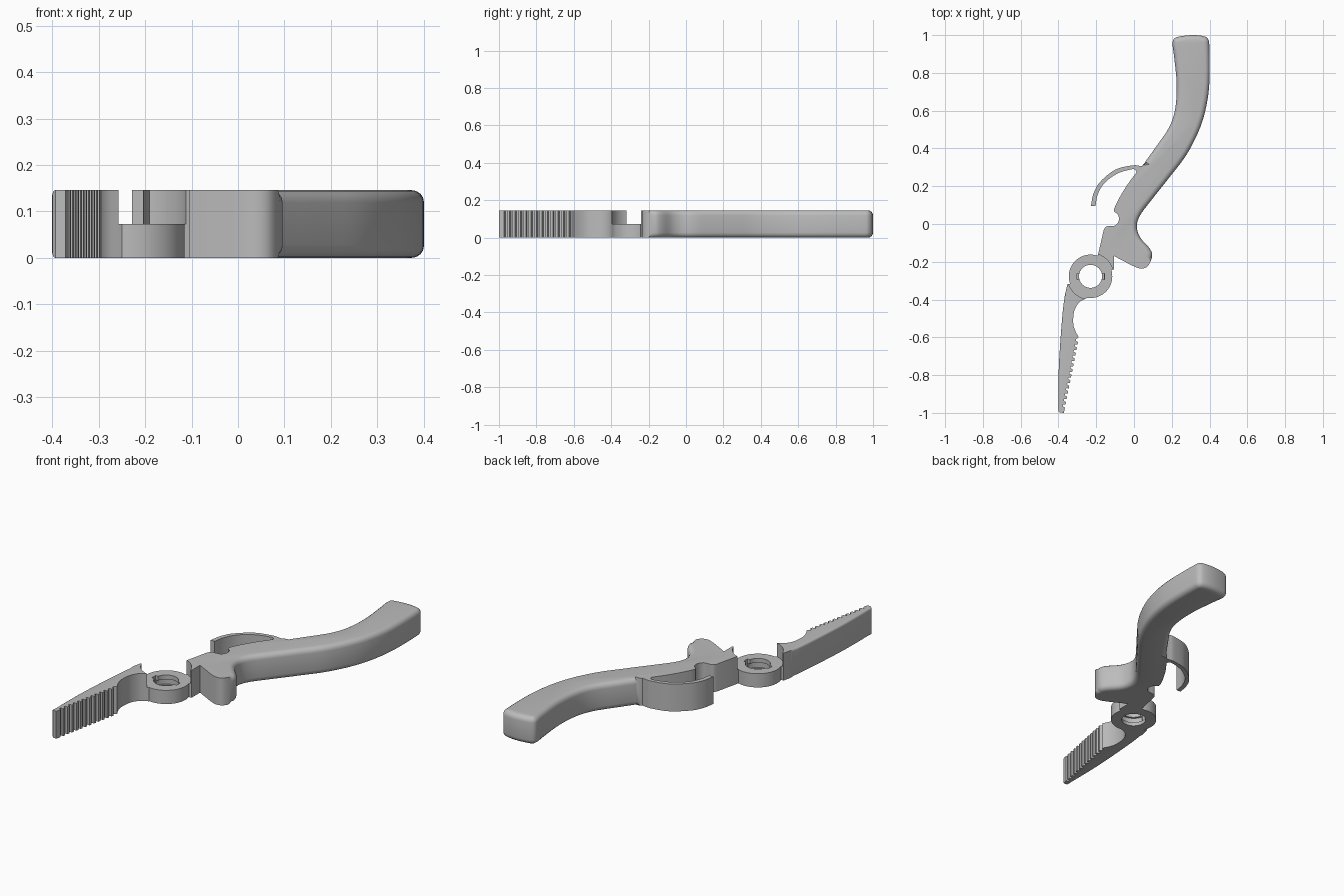
import bpy, bmesh, math
from mathutils import Vector

H = 0.146                      # full thickness
HALF = 0.073                   # thickness of the lap joint
PIVOT = Vector((-0.23, -0.277))

if "Cube" in bpy.data.objects:
    bpy.data.objects.remove(bpy.data.objects["Cube"])

steel = bpy.data.materials.new("matte grey")
steel.use_nodes = True
GREY = (0.5, 0.5, 0.5, 1)
steel.diffuse_color = GREY
steel.node_tree.nodes["Principled BSDF"].inputs["Base Color"].default_value = GREY


def curve(points, steps=5):
    """Smooth line through the points."""
    pts = [Vector(p) for p in points]
    pts = [2 * pts[0] - pts[1]] + pts + [2 * pts[-1] - pts[-2]]
    out = []
    for a, b, c, d in zip(pts, pts[1:], pts[2:], pts[3:]):
        for i in range(steps):
            t = i / steps
            out.append(0.5 * (2 * b + (c - a) * t + (2 * a - 5 * b + 4 * c - d) * t ** 2
                              + (3 * b - a - 3 * c + d) * t ** 3))
    return out + [pts[-2]]


def slab(name, outline, z0=0.0, z1=H, rounded=None, radius=0.0):
    """Extrude an outline; round the rims where the rule holds."""
    bm = bmesh.new()
    face = bm.faces.new([bm.verts.new((p[0], p[1], z0)) for p in outline])
    top = bmesh.ops.extrude_face_region(bm, geom=[face])["geom"]
    bmesh.ops.translate(bm, vec=(0, 0, z1 - z0),
                        verts=[v for v in top if isinstance(v, bmesh.types.BMVert)])
    bmesh.ops.recalc_face_normals(bm, faces=bm.faces)
    if rounded:
        rims = [e for e in bm.edges
                if abs(e.verts[0].co.z - e.verts[1].co.z) < 1e-5
                and all(rounded(v.co.x, v.co.y) for v in e.verts)]
        bmesh.ops.bevel(bm, geom=rims, offset=radius, segments=4, profile=0.5,
                        affect='EDGES', clamp_overlap=False)
    mesh = bpy.data.meshes.new(name)
    bm.to_mesh(mesh)
    bm.free()
    mesh.materials.append(steel)
    obj = bpy.data.objects.new(name, mesh)
    bpy.context.collection.objects.link(obj)
    return obj


def circle(r, n=64):
    return [PIVOT + r * Vector((math.cos(2 * math.pi * i / n), math.sin(2 * math.pi * i / n)))
            for i in range(n)]


def cut(obj, cutter):
    mod = obj.modifiers.new(cutter.name, 'BOOLEAN')
    mod.operation = 'DIFFERENCE'
    mod.solver = 'EXACT'
    mod.object = cutter
    cutter.hide_render = True
    cutter.hide_set(True)


# Handle with thumb stop and neck
grip = curve([(.048, .313), (.11, .4), (.185, .51), (.218, .61), (.226, .74), (.213, .88),
              (.204, .955), (.215, .983), (.25, .994), (.31, 1.0), (.365, .995), (.391, .98),
              (.399, .94), (.4, .77), (.386, .64), (.35, .51), (.28, .37), (.19, .25),
              (.095, .13), (.035, .05), (.015, -.01), (.032, -.07), (.083, -.13),
              (.096, -.17), (.073, -.223), (.035, -.236), (-.01, -.22)])
neck = [(-.105, -.17), (-.105, -.24), (-.15, -.25), (-.2, -.19), (-.19, -.16)]
inner = curve([(-.16, -.03), (-.145, -.013), (-.1, -.008), (-.08, .02), (-.085, .05),
               (-.105, .08), (-.05, .185), (.014, .275)])
handle = slab("handle", grip + neck + inner, radius=0.027,
              rounded=lambda x, y: y > .33 or (x - .35 * y > -.03 and y > -.2))

# Curved leaf spring
outer = curve([(.06, .305), (.03, .308), (-.01, .31), (-.1, .287), (-.18, .222), (-.215, .16), (-.228, .095)])
under = curve([(-.204, .095), (-.192, .155), (-.158, .215), (-.09, .266), (-.02, .288),
               (.005, .288), (.016, .272), (.04, .26)])
slab("spring", outer + under)

# Jaw with a row of teeth on the gripping side
back = curve([(-.352, -.318), (-.368, -.39), (-.381, -.505), (-.396, -.716), (-.4, -.85), (-.4, -.99)])
TEETH = 13
start, end = Vector((-.368, -.985)), Vector((-.293, -.61))
step = (end - start) / TEETH
notch = Vector((-.013, .003))
teeth = [Vector((-.372, -1.0))]
for i in range(TEETH):
    tip = start + step * i
    teeth += [tip, tip + step * 0.45, tip + step * 0.6 + notch, tip + step * 0.9 + notch]
throat = curve([(-.293, -.6), (-.313, -.56), (-.322, -.52), (-.316, -.46), (-.29, -.415), (-.25, -.393)])
jaw = slab("jaw", back + [(-.393, -.998)] + teeth + throat + [(-.26, -.365), (-.3, -.32)],
           rounded=lambda x, y: x < -.36 - .04 * (-y) + .012 and -.995 < y < -.33 and
           x < -.35 and (x < -.385 or y > -.72), radius=0.011)

# Pivot ring, half the thickness
ring = slab("pivot_ring", circle(.115), 0, HALF)

# Cutters: joint clearance, pin hole, inner groove and keyway
clearance = slab("joint_clearance_cutter", circle(.123), HALF, H + .05)
cut(handle, clearance)
cut(jaw, clearance)
cut(ring, slab("pin_hole_cutter", circle(.061), -.05, H))
cut(ring, slab("groove_cutter", circle(.072), .02, .05))
key = [PIVOT + Vector((x * .073, y * .016)) for x, y in ((-1, -1), (1, -1), (1, 1), (-1, 1))]
cut(ring, slab("keyway_cutter", key, .03, H))

# Apply the cuts, remove the cutters, then shade smooth with sharp edges kept
for obj in (handle, jaw, ring):
    bpy.context.view_layer.objects.active = obj
    for mod in list(obj.modifiers):
        with bpy.context.temp_override(object=obj, active_object=obj):
            bpy.ops.object.modifier_apply(modifier=mod.name)
for obj in list(bpy.data.objects):
    if obj.name.endswith("_cutter"):
        bpy.data.objects.remove(obj)
for name in ("handle", "spring", "jaw", "pivot_ring"):
    bpy.ops.object.select_all(action='DESELECT')
    obj = bpy.data.objects[name]
    obj.select_set(True)
    bpy.context.view_layer.objects.active = obj
    bpy.ops.object.shade_smooth_by_angle(angle=math.radians(30))
